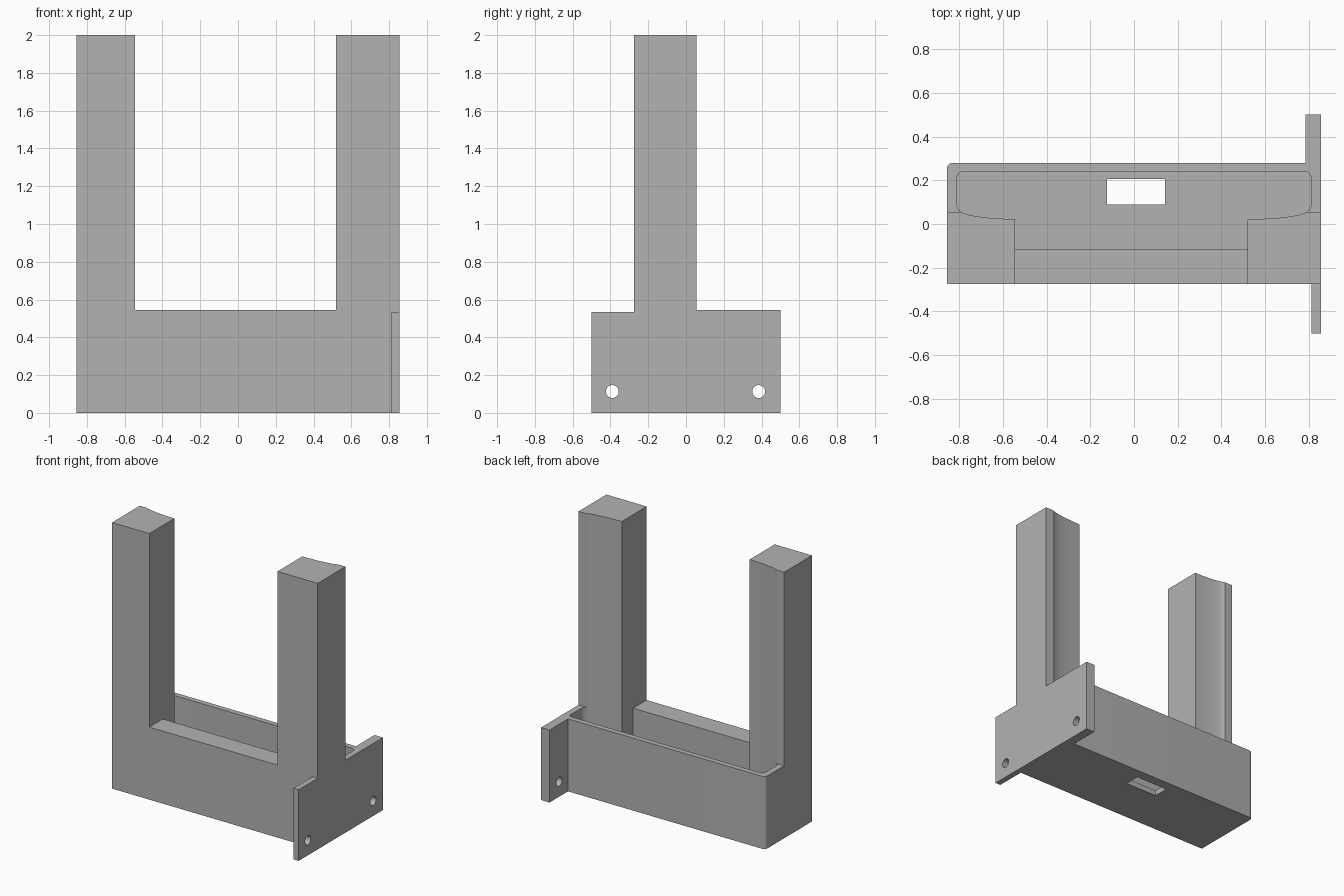
import bpy, bmesh, math
from mathutils import Vector

cube = bpy.data.objects.get("Cube")
if cube:
    bpy.data.objects.remove(cube, do_unlink=True)

grey = bpy.data.materials.new("plain grey")
grey.use_nodes = True
grey.diffuse_color = (0.45, 0.45, 0.45, 1)
grey.node_tree.nodes["Principled BSDF"].inputs["Base Color"].default_value = (0.45, 0.45, 0.45, 1)


def prism(name, outline, axis, low, high):
    """Extrude a 2D outline along an axis: z uses (x, y), y uses (x, z), x uses (y, z)."""
    place = {"z": lambda a, b, d: (a, b, d),
             "y": lambda a, b, d: (a, d, b),
             "x": lambda a, b, d: (d, a, b)}[axis]
    bm = bmesh.new()
    face = bm.faces.new([bm.verts.new(place(a, b, low)) for a, b in outline])
    moved = bmesh.ops.extrude_face_region(bm, geom=[face])
    shift = Vector(place(0, 0, high - low))
    bmesh.ops.translate(bm, vec=shift, verts=[v for v in moved["geom"] if isinstance(v, bmesh.types.BMVert)])
    bmesh.ops.recalc_face_normals(bm, faces=bm.faces)
    mesh = bpy.data.meshes.new(name)
    bm.to_mesh(mesh)
    bm.free()
    mesh.materials.append(grey)
    obj = bpy.data.objects.new(name, mesh)
    bpy.context.collection.objects.link(obj)
    return obj


def rect(a0, b0, a1, b1):
    return [(a0, b0), (a1, b0), (a1, b1), (a0, b1)]


def arc(cx, cy, r, start, end, steps=6):
    angles = [math.radians(start + (end - start) * i / steps) for i in range(steps + 1)]
    return [(cx + r * math.cos(t), cy + r * math.sin(t)) for t in angles]


def combine(target, tool, operation):
    """Apply a boolean and discard the tool."""
    bpy.context.view_layer.objects.active = target
    mod = target.modifiers.new("cut", "BOOLEAN")
    mod.object, mod.operation, mod.solver = tool, operation, "EXACT"
    bpy.ops.object.modifier_apply(modifier=mod.name)
    bpy.data.objects.remove(tool, do_unlink=True)


SIDE, FRONT, BACK, RIM = 0.855, -0.275, 0.28, 0.545
POST_L, POST_R, POST_BACK, FLOOR = -0.545, 0.52, 0.055, 0.04

# Front wall with its two uprights
holder = prism("holder_body", [(-SIDE, 0), (SIDE, 0), (SIDE, 2), (POST_R, 2), (POST_R, RIM),
                               (POST_L, RIM), (POST_L, 2), (-SIDE, 2)], "y", FRONT, POST_BACK)

# Rear half of the tray, with one rounded back corner
rear = [(-SIDE, POST_BACK), (SIDE, POST_BACK), (SIDE, BACK)] + arc(-SIDE + 0.025, BACK - 0.025, 0.025, 90, 180)
combine(holder, prism("tray_rear", rear, "z", 0, RIM), "UNION")

# Mounting ears
combine(holder, prism("front_ear", rect(0.812, -0.5, SIDE, FRONT), "z", 0, 0.535), "UNION")
combine(holder, prism("back_ear", rect(0.785, BACK, SIDE, 0.5), "z", 0, RIM), "UNION")

# Pocket: rounded back corners, curved scoops behind the uprights, recess between them
scoop = [(0.81, 0.085), (0.803, 0.066), (0.788, 0.053), (0.76, 0.043), (0.72, 0.035), (0.66, 0.028), (0.6, 0.024)]
pocket = arc(0.78, 0.21, 0.03, 90, 0) + scoop
pocket += [(POST_R, 0.02), (POST_R, -0.115), (POST_L, -0.115), (POST_L, 0.023)]
pocket += [(-x, y) for x, y in reversed(scoop)] + arc(-0.78, 0.21, 0.03, 180, 90)
combine(holder, prism("pocket_cutter", pocket, "z", FLOOR, 2.2), "DIFFERENCE")

# Slot through the floor
combine(holder, prism("slot_cutter", rect(-0.123, 0.09, 0.142, 0.205), "z", -0.1, 0.2), "DIFFERENCE")

# Screw holes through the ears
for y in (-0.39, 0.385):
    circle = arc(y, 0.113, 0.034, 0, 360, 32)[:-1]
    combine(holder, prism("screw_cutter", circle, "x", 0.7, 1), "DIFFERENCE")

# Smooth the curves, keep the edges sharp
bpy.ops.object.select_all(action="DESELECT")
holder.select_set(True)
bpy.context.view_layer.objects.active = holder
bpy.ops.object.shade_smooth_by_angle(angle=math.radians(30))
